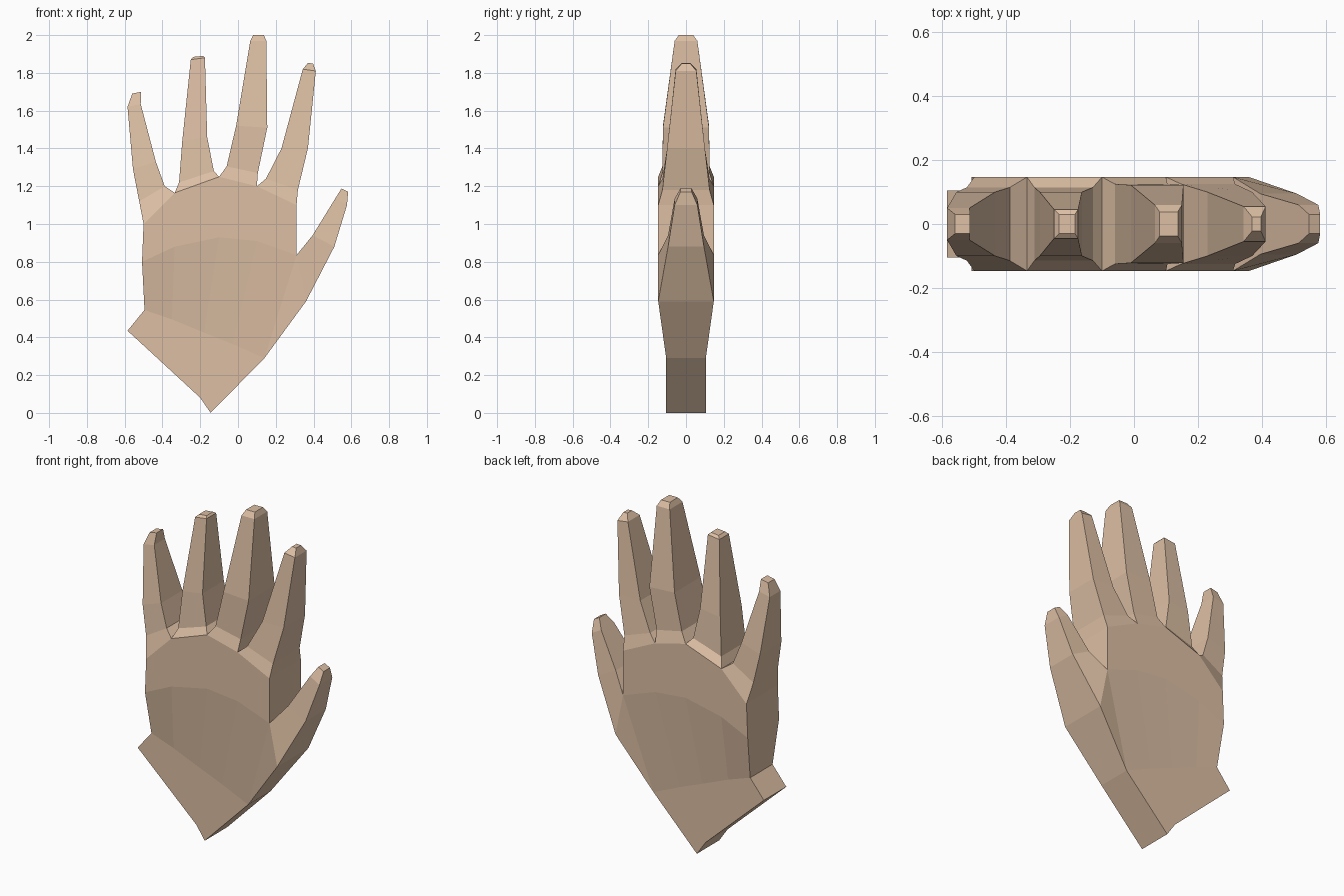
import bpy, bmesh

if "Cube" in bpy.data.objects:
    bpy.data.objects.remove(bpy.data.objects["Cube"])

skin = bpy.data.materials.new("skin")
skin.diffuse_color = (0.72, 0.52, 0.37, 1)
skin.use_nodes = True
skin.node_tree.nodes["Principled BSDF"].inputs["Base Color"].default_value = skin.diffuse_color
bm = bmesh.new()


def pair(p, d):
    """Front and back vertex at outline point p with half depth d."""
    return [bm.verts.new((p[0], s * d, p[1])) for s in (-1, 1)]


def front_and_back(cols):
    """One face on the palm side and its mirror on the back."""
    for k in (0, 1):
        bm.faces.new([c[k] for c in cols])


def wall(a, b):
    bm.faces.new([a[0], b[0], b[1], a[1]])


def finger(base, sections):
    """Loft box sections (left point, right point, half depth) from a base pair."""
    left, right = base
    for l, r, d in sections:
        nl, nr = pair(l, d), pair(r, d)
        front_and_back([left, right, nr, nl])
        wall(left, nl)
        wall(right, nr)
        left, right = nl, nr
    wall(left, right)


# Palm rows: wrist cut, heel of the hand, palm arc, knuckles
rows = [pts and [pair(p, d) for p in pts] for pts, d in [
    ([(-.585, .435), (-.46, .32), (-.33, .20), (-.20, .08), (-.145, 0)], .105),
    ([(-.495, .545), (-.35, .495), (-.18, .425), (-.03, .365), (.14, .29)], .105),
    ([(-.508, .80), (-.335, .88), (-.10, .93), (.10, .91), (.31, .835)], .147),
    ([(-.50, 1.0), (-.335, 1.165), (-.10, 1.25), (.10, 1.20), (.31, 1.10)], .147),
]]
for j, (lo, hi) in enumerate(zip(rows, rows[1:])):
    for i in range(4):
        front_and_back([lo[i], lo[i + 1], hi[i + 1], hi[i]])
    wall(lo[0], hi[0])
    if j != 1:
        wall(lo[4], hi[4])
for i in range(4):
    wall(rows[0][i], rows[0][i + 1])

# Thumb root wedge
root = pair((.36, .59), .147)
front_and_back([rows[1][4], root, rows[2][4]])
wall(rows[1][4], root)

# Thumb
finger((rows[2][4], root), [
    ((.395, .94), (.51, .88), .095),
    ((.515, 1.135), (.577, 1.10), .06),
    ((.548, 1.188), (.583, 1.17), .03)])

# Little, ring, middle and index fingers
fingers = [
    [((-.523, 1.12), (-.388, 1.20), .115), ((-.556, 1.29), (-.435, 1.33), .10),
     ((-.585, 1.62), (-.515, 1.635), .05), ((-.56, 1.69), (-.513, 1.70), .03)],
    [((-.312, 1.22), (-.128, 1.28), .115), ((-.295, 1.44), (-.163, 1.46), .10),
     ((-.25, 1.87), (-.175, 1.88), .045), ((-.235, 1.885), (-.185, 1.89), .03)],
    [((-.06, 1.305), (.105, 1.27), .125), ((-.01, 1.52), (.155, 1.51), .122),
     ((.065, 1.97), (.15, 1.97), .06), ((.08, 2.0), (.137, 2.0), .038)],
    [((.148, 1.24), (.317, 1.18), .125), ((.23, 1.40), (.37, 1.40), .10),
     ((.343, 1.82), (.412, 1.81), .055), ((.37, 1.852), (.397, 1.85), .022)],
]
for i, sections in enumerate(fingers):
    finger((rows[3][i], rows[3][i + 1]), sections)

bmesh.ops.recalc_face_normals(bm, faces=bm.faces)
mesh = bpy.data.meshes.new("hand")
bm.to_mesh(mesh)
bm.free()
mesh.materials.append(skin)
bpy.context.collection.objects.link(bpy.data.objects.new("hand", mesh))
